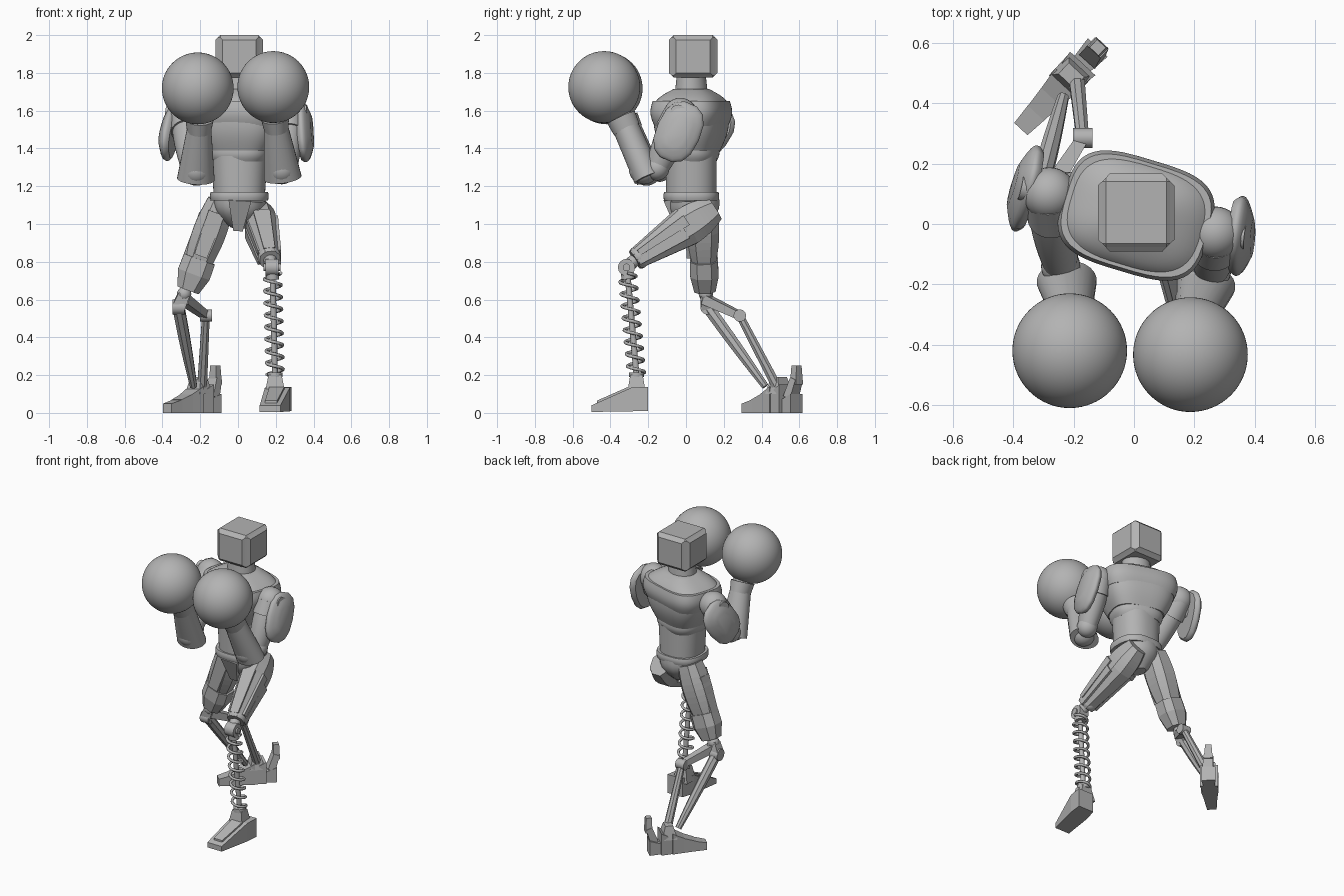
import bpy, bmesh
from math import sin, cos, pi, copysign
from mathutils import Vector

default_cube = bpy.data.objects.get("Cube")
if default_cube:
    bpy.data.objects.remove(default_cube)

grey = bpy.data.materials.new("plain_grey")
grey.use_nodes = True
grey.diffuse_color = (.45, .45, .45, 1)
grey.node_tree.nodes["Principled BSDF"].inputs["Base Color"].default_value = grey.diffuse_color

RIGHTWARD, UPWARD = Vector((1, 0, 0)), Vector((0, 0, 1))


def select_only(obj):
    bpy.ops.object.select_all(action="DESELECT")
    obj.select_set(True)
    bpy.context.view_layer.objects.active = obj


def finish(name, bm, smooth=True):
    bmesh.ops.recalc_face_normals(bm, faces=bm.faces)
    mesh = bpy.data.meshes.new(name)
    bm.to_mesh(mesh)
    bm.free()
    mesh.materials.append(grey)
    obj = bpy.data.objects.new(name, mesh)
    bpy.context.collection.objects.link(obj)
    if smooth:
        select_only(obj)
        bpy.ops.object.shade_smooth_by_angle(angle=pi / 5)


def skin(bm, loops):
    """Join matching loops of vertices into a closed tube."""
    for low, high in zip(loops, loops[1:]):
        for i in range(len(low)):
            bm.faces.new((low[i - 1], low[i], high[i], high[i - 1]))
    bm.faces.new(loops[0])
    bm.faces.new(loops[-1])


def limb(name, start, end, wide, deep=None, bulge=0, sides=32, power=2, across=RIGHTWARD):
    """Tapered superellipse tube; bulge swells its middle."""
    start, end = Vector(start), Vector(end)
    axis = (end - start).normalized()
    x = Vector(across if Vector(across).cross(axis).length > .01 else UPWARD)
    x = (x - axis * x.dot(axis)).normalized()
    y = axis.cross(x)
    deep = deep or wide
    corner = 2 ** .5 if sides == 4 else 1
    steps = 8 if bulge else 1
    bm = bmesh.new()
    loops = []
    for step in range(steps + 1):
        t = step / steps
        swell = bulge * sin(pi * t)
        rx, ry = (corner * (a + (b - a) * t + swell) for a, b in (wide, deep))
        loop = []
        for i in range(sides):
            angle = 2 * pi * (i + .5) / sides
            u, v = (copysign(abs(f) ** (2 / power), f) for f in (cos(angle), sin(angle)))
            loop.append(bm.verts.new(start.lerp(end, t) + x * rx * u + y * ry * v))
        loops.append(loop)
    skin(bm, loops)
    finish(name, bm, sides > 8)


def box(name, start, end, wide, deep, across=RIGHTWARD):
    limb(name, start, end, wide, deep, sides=4, across=across)


def rod(name, start, end, radius, sides=16):
    limb(name, start, end, (radius, radius), sides=sides)


def ball(name, centre, radius, segments=32):
    bm = bmesh.new()
    bmesh.ops.create_uvsphere(bm, u_segments=segments, v_segments=segments // 2, radius=radius)
    bmesh.ops.translate(bm, verts=bm.verts, vec=centre)
    finish(name, bm)


def wedge(name, start, end, wide, tall, across):
    """Flat-bottomed block with upright ends."""
    bm = bmesh.new()
    loops = []
    for point, w, h in zip((start, end), wide, tall):
        side, rise = across * w, UPWARD * h
        corners = (point - side, point + side, point + side + rise, point - side + rise)
        loops.append([bm.verts.new(c) for c in corners])
    skin(bm, loops)
    finish(name, bm, False)


# Head: bevelled block with raised panels on its four sides
bm = bmesh.new()
bmesh.ops.create_cube(bm, size=1)
bmesh.ops.scale(bm, verts=bm.verts, vec=(.225, .23, .225))
bmesh.ops.translate(bm, verts=bm.verts, vec=(.007, .038, 1.8875))
bmesh.ops.bevel(bm, geom=bm.edges[:], offset=.012, segments=1, affect="EDGES")
bmesh.ops.recalc_face_normals(bm, faces=bm.faces)
bm.normal_update()
panels = [f for f in bm.faces if abs(f.normal.z) < .1 and f.calc_area() > .02]
bmesh.ops.inset_individual(bm, faces=panels, thickness=.018, depth=.014)
finish("head", bm, False)


# Torso: stacked bands, the chest turned to one side
def band(name, low, high, wide, deep, bulge=0, power=2.6, turn=-.3):
    centre = Vector((.007, .028, 0))
    limb(name, centre + UPWARD * low, centre + UPWARD * high, wide, deep, bulge,
         sides=48, power=power, across=(1, turn, 0))


band("neck", 1.66, 1.79, (.1, .09), (.09, .075), power=2)
band("shoulder_slope", 1.64, 1.715, (.235, .1), (.175, .085), bulge=.014, power=3)
band("chest_yoke", 1.52, 1.65, (.23, .24), (.172, .18), bulge=.015, power=3.4)
band("chest", 1.39, 1.58, (.17, .24), (.14, .18), bulge=.014, power=3)
band("chest_hem", 1.33, 1.39, (.145, .165), (.125, .14), bulge=.006)
band("waist", 1.14, 1.36, (.135, .15), (.135, .135), power=2.3, turn=0)
band("belt", 1.125, 1.17, (.152, .152), (.144, .144), bulge=.004, turn=0)
limb("pelvis", (.01, .04, 1.13), (0, .05, .98), (.14, .04), (.138, .05), bulge=.03, sides=16)
box("pelvis_front_plate", (.01, -.1, 1.13), (0, -.03, .97), (.06, .025), (.02, .02))


# Arms raised in a guard, each ending in a big ball
def arm(name, side, shoulder, fist, outward):
    shoulder, fist, outward = Vector(shoulder), Vector(fist), Vector(outward).normalized()
    wrist = fist + Vector((.01, .1, -.18))
    low = wrist + Vector((.01 + side * .03, .13, -.3))
    elbow = low + Vector((side * .02, .05, .05))
    pad = shoulder + outward * .09 - UPWARD * .1
    ball(name + "_shoulder", shoulder, .088)
    limb(name + "_upper_arm", shoulder, elbow, (.075, .055), (.08, .06), bulge=.012)
    limb(name + "_upper_arm_band", shoulder, shoulder.lerp(elbow, .3), (.08, .085), (.09, .097))
    rod(name + "_shoulder_joint", shoulder, shoulder + outward * .1, .042)
    rod(name + "_pad_link", shoulder, pad, .035)
    limb(name + "_shoulder_pad", pad - outward * .035, pad + outward * .035, (.15, .09), (.1, .05),
         bulge=.04, sides=14, power=2.5, across=elbow - shoulder)
    ball(name + "_elbow", elbow, .065)
    ball(name + "_forearm_end", low.lerp(wrist, .15), .08)
    limb(name + "_forearm", low, wrist, (.1, .06), (.076, .07), sides=24)
    limb(name + "_wrist_cuff", low.lerp(wrist, .85), wrist.lerp(fist, .1), (.064, .075), (.074, .08))
    rod(name + "_wrist", wrist, fist, .062)
    ball(name + "_fist_ball", fist, .19, 64)


arm("left", 1, (.27, -.03, 1.58), (.187, -.433, 1.725), (1, -.12, .1))
arm("right", -1, (-.28, .1, 1.58), (-.213, -.42, 1.718), (-1, .23, .1))


def between(start, end, t, shift=(0, 0, 0)):
    return Vector(start).lerp(Vector(end), t) + Vector(shift)


# Left thigh, lifted forward, with long armour strips
hip, knee = (.1, .15, 1.08), (.17, -.27, .81)
middle = between(hip, knee, .35)
limb("left_thigh_upper", hip, middle, (.06, .083), (.07, .11), bulge=.01, sides=8, power=2.6)
limb("left_thigh_lower", middle, knee, (.083, .055), (.11, .056), sides=8, power=2.6)
for side in (-1, 1):
    for lift in (-.035, .035):
        box("left_thigh_strip", middle + Vector((side * .075, 0, lift)),
            between(knee, hip, .05, (side * .05, 0, lift * .7)), (.012, .012), (.03, .016))
box("left_thigh_top_strip", middle + Vector((0, -.05, .08)),
    between(knee, hip, .05, (0, -.025, .04)), (.045, .03), (.015, .015))
limb("left_knee_cuff", between(hip, knee, .92), knee, (.058, .055), bulge=.006, sides=16)

# Left knee: a crosswise hub and pin
hub = Vector((.18, -.315, .77))
rod("left_knee_hub", hub - RIGHTWARD * .035, hub + RIGHTWARD * .035, .045, 20)
rod("left_knee_pin", hub - RIGHTWARD * .045, hub + RIGHTWARD * .045, .02)
rod("left_knee_link", knee, hub, .035)

# Left shin: a coil spring around a rod
shin_top, shin_low = Vector((.183, -.31, .74)), Vector((.196, -.262, .2))
rod("left_shin_rod", shin_top, shin_low, .016)
rod("left_shin_cap", shin_top, shin_top.lerp(shin_low, .06), .035)
curve = bpy.data.curves.new("left_shin_spring", "CURVE")
curve.dimensions = "3D"
curve.bevel_depth = .009
curve.bevel_resolution = 1
curve.use_fill_caps = True
curve.materials.append(grey)
coil = curve.splines.new("POLY")
coil.points.add(200)
for i, point in enumerate(coil.points):
    t = i / len(coil.points)
    angle = 17 * pi * t
    point.co = (*(shin_top.lerp(shin_low, t) + Vector((cos(angle), sin(angle), 0)) * .044), 1)
spring = bpy.data.objects.new("left_shin_spring", curve)
bpy.context.collection.objects.link(spring)
select_only(spring)
bpy.ops.object.convert(target="MESH")

# Left foot: sloping toe, level heel and ankle block
toe, heel = Vector((.17, -.5, .005)), Vector((.225, -.2, .01))
instep = toe.lerp(heel, .7)
wedge("left_toe", toe, instep, (.055, .066), (.035, .125), RIGHTWARD)
wedge("left_heel", instep, heel, (.066, .058), (.125, .128), RIGHTWARD)
wedge("left_foot_plate", toe.lerp(heel, .1), toe.lerp(heel, .65), (.032, .04), (.06, .13), RIGHTWARD)
ankle = shin_low - UPWARD * .1
box("left_ankle", ankle, shin_low, (.055, .035), (.05, .033))
rod("left_ankle_collar", shin_low - UPWARD * .01, shin_low + UPWARD * .015, .04)

# Right thigh, reaching down and back, with armour plates and a knee cuff
hip, knee = (-.09, .085, 1.12), (-.265, .1, .65)
cuff = between(hip, knee, .65)
swell = between(hip, knee, .82)
limb("right_thigh", hip, cuff, (.075, .08), (.08, .07), bulge=.016, sides=8, power=2.6)
limb("right_cuff_upper", cuff, swell, (.092, .094), (.078, .08), sides=8, power=2.6)
limb("right_cuff_lower", swell, knee, (.094, .064), (.08, .06), sides=8, power=2.6)
front, outside = Vector((0, -.08, 0)), Vector((-.08, 0, 0))
box("right_thigh_front_plate", between(hip, cuff, .2, front), between(hip, cuff, .95, front),
    (.045, .035), (.012, .012))
box("right_thigh_side_plate", between(hip, cuff, .2, outside), between(hip, cuff, .95, outside),
    (.012, .012), (.045, .035))

# Right shin: two slanted struts and a linkage
joint, front_hub, rear_hub = Vector((-.285, .105, .63)), Vector((-.315, .115, .56)), Vector((-.17, .285, .515))
ball("right_knee_ball", joint, .038, 20)
box("right_knee_bracket", joint, front_hub, (.03, .035), (.03, .035))
box("right_knee_arm", joint - UPWARD * .03, rear_hub, (.026, .02), (.03, .02), UPWARD)
for name, centre, radius in (("right_front_hub", front_hub, .04), ("right_rear_hub", rear_hub, .033)):
    rod(name, centre - RIGHTWARD * .032, centre + RIGHTWARD * .032, radius)
limb("right_front_strut", front_hub, (-.235, .42, .14), (.034, .02), bulge=.004, sides=8)
limb("right_rear_strut", rear_hub, (-.19, .48, .14), (.022, .028), sides=8)

# Right foot: overlapping segments from heel to a narrow toe
heel, toe = Vector((-.12, .585, 0)), Vector((-.37, .32, 0))
across = Vector((.73, -.68, 0))
for i, height in enumerate((.1, .15, .14, .1, .07)):
    width = .02 + height / 4
    wedge("right_foot_segment", heel.lerp(toe, i / 5), heel.lerp(toe, i / 5 + .22),
          (width, width * .8), (height, height * .7), across)
sole = heel.lerp(toe, .35)
box("right_ankle", sole + UPWARD * .1, sole + UPWARD * .19, (.055, .035), (.05, .025), across)
box("right_heel_fin", heel + Vector((-.02, -.03, .08)), heel + UPWARD * .18, (.035, .03), (.025, .02), across)
box("right_heel_fin_tip", heel + UPWARD * .15, heel + UPWARD * .25, (.028, .02), (.022, .018), across)
